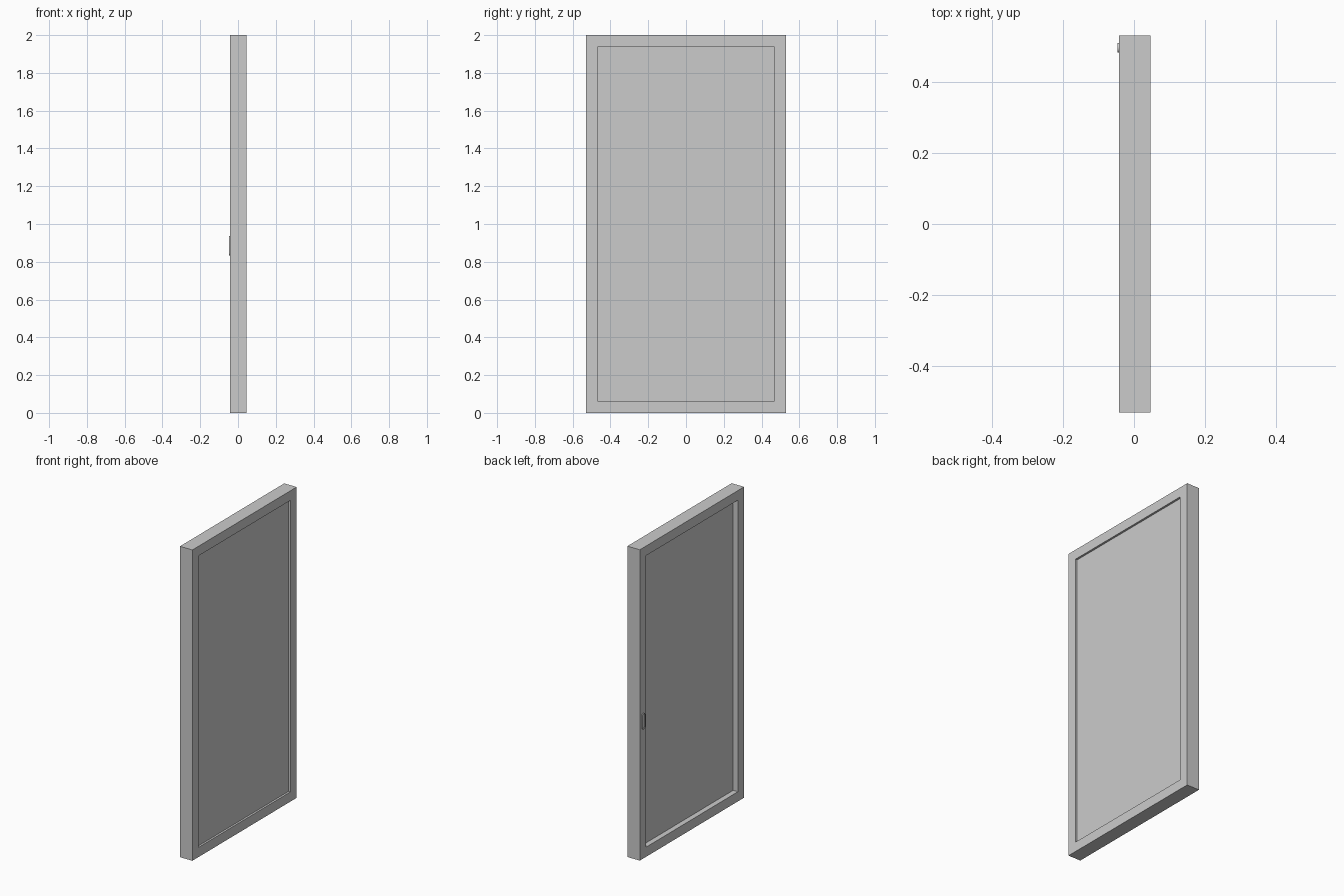
import bpy, bmesh, math
from mathutils import Vector

if "Cube" in bpy.data.objects:
    bpy.data.objects.remove(bpy.data.objects["Cube"])

X0, X1 = -0.042, 0.046      # back and front faces of the door
HALF_W, HEIGHT = 0.53, 2.0
BORDER = 0.088


def new_object(name, bm):
    bmesh.ops.recalc_face_normals(bm, faces=bm.faces)
    me = bpy.data.meshes.new(name)
    bm.to_mesh(me)
    bm.free()
    ob = bpy.data.objects.new(name, me)
    bpy.context.collection.objects.link(ob)
    return ob


def recess(bm, face, border, depth):
    """Inset a face and push it straight inwards with vertical walls."""
    n = face.normal.copy()
    bmesh.ops.inset_region(bm, faces=[face], thickness=border)
    bmesh.ops.inset_region(bm, faces=[face], thickness=0.0)
    bmesh.ops.translate(bm, verts=face.verts, vec=-n * depth)


# Door leaf: slab with a shallow panel on one side and a deep one on the other
bm = bmesh.new()
bmesh.ops.create_cube(bm, size=1)
for v in bm.verts:
    v.co = Vector((X1 if v.co.x > 0 else X0,
                   v.co.y * 2 * HALF_W,
                   (v.co.z + 0.5) * HEIGHT))
bm.normal_update()
front = next(f for f in bm.faces if f.normal.x > 0.9)
back = next(f for f in bm.faces if f.normal.x < -0.9)
recess(bm, front, BORDER, 0.013)
recess(bm, back, BORDER, 0.034)
new_object("door_leaf", bm)

# Recessed pull: rounded plate with a sunken finger cup
CY, CZ, R, HALF_H = 0.495, 0.885, 0.014, 0.052
bm = bmesh.new()
outline = []
for end in (0, 1):
    for i in range(9):
        a = math.pi * (end + i / 8)
        cz = (HALF_H - R) * (1 if end == 0 else -1)
        outline.append(bm.verts.new((X0 + 0.001, CY + R * math.cos(a),
                                     CZ + cz + R * math.sin(a))))
base = bm.faces.new(outline)
bm.normal_update()
if base.normal.x > 0:
    base.normal_flip()
out = bmesh.ops.extrude_face_region(bm, geom=[base])
bmesh.ops.translate(bm, vec=(-0.006, 0, 0),
                    verts=[g for g in out["geom"] if isinstance(g, bmesh.types.BMVert)])
cap = next(g for g in out["geom"] if isinstance(g, bmesh.types.BMFace))
bm.normal_update()
recess(bm, cap, 0.004, 0.004)
pull = new_object("finger_pull", bm)
bpy.context.view_layer.objects.active = pull
pull.select_set(True)
bpy.ops.object.shade_smooth_by_angle(angle=math.radians(35))
